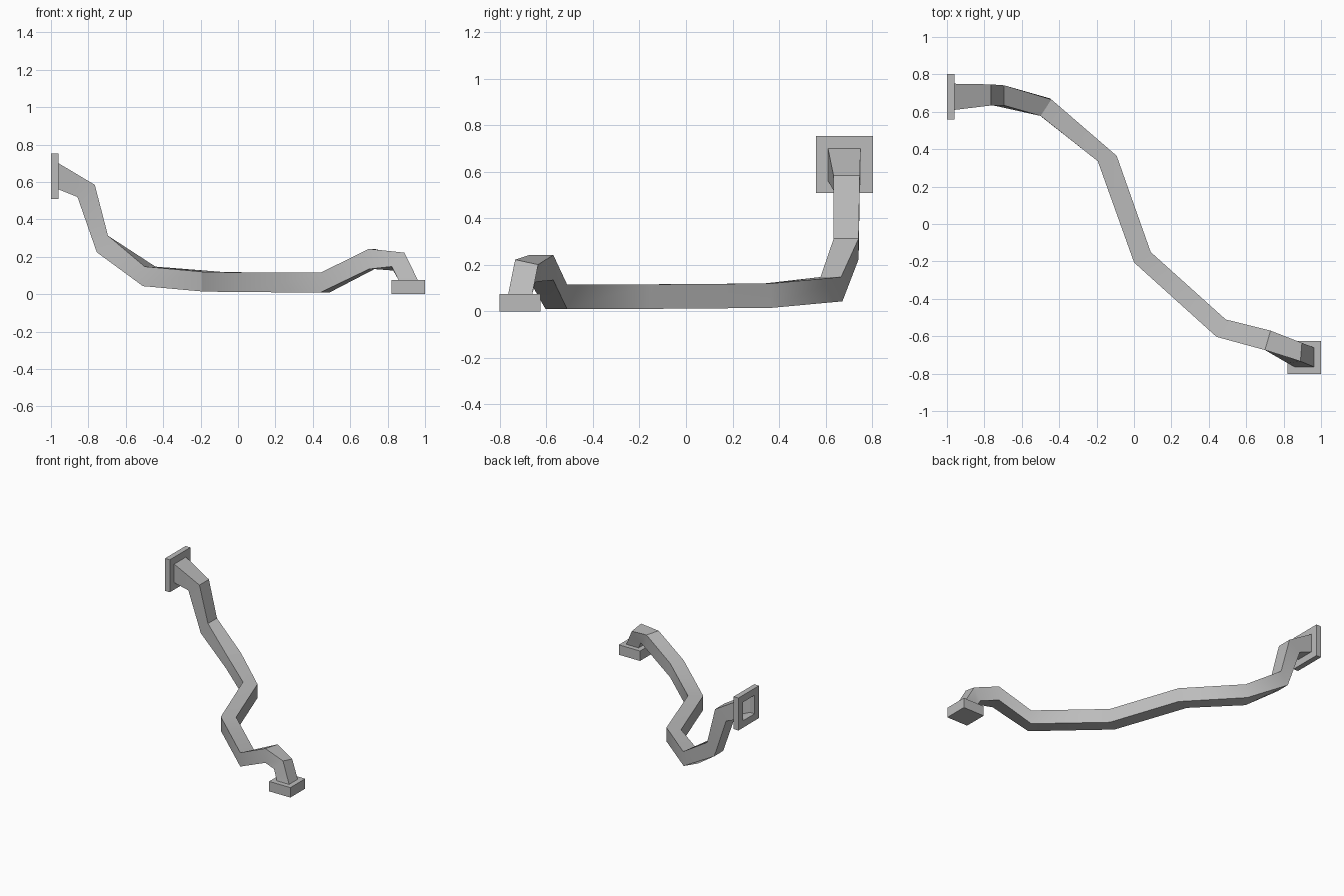
import bpy
import bmesh
from math import radians
from mathutils import Euler, Vector

old = bpy.data.objects.get("Cube")
if old:
    bpy.data.objects.remove(old, do_unlink=True)

# One grey metal for everything
grey = bpy.data.materials.new("plain_grey")
grey.use_nodes = True
colour = (0.5, 0.5, 0.5, 1)
grey.diffuse_color = colour
grey.node_tree.nodes["Principled BSDF"].inputs["Base Color"].default_value = colour


def square(centre, size, roll=0, dip=0, heading=0):
    """Four corners of a square section facing along its local x axis."""
    turn = Euler((radians(roll), radians(dip), radians(heading)))
    half = size / 2
    corners = ((-half, half), (half, half), (half, -half), (-half, -half))
    return [Vector(centre) + turn.to_matrix() @ Vector((0, side, up))
            for side, up in corners]


def loft(name, sections, closed=False, capped=False):
    """Join square sections in order with quads."""
    bm = bmesh.new()
    loops = [[bm.verts.new(p) for p in section] for section in sections]
    following = loops[1:] + (loops[:1] if closed else [])
    for a, b in zip(loops, following):
        for i in range(len(a)):
            j = (i + 1) % len(a)
            bm.faces.new((a[i], a[j], b[j], b[i]))
    if capped:
        bm.faces.new(loops[0])
        bm.faces.new(loops[-1])
    bmesh.ops.recalc_face_normals(bm, faces=bm.faces)
    mesh = bpy.data.meshes.new(name)
    bm.to_mesh(mesh)
    bm.free()
    mesh.materials.append(grey)
    obj = bpy.data.objects.new(name, mesh)
    bpy.context.collection.objects.link(obj)
    return obj


# Bent square pipe: centre, size, roll, dip, heading of each bend
bends = [
    ((-0.96, 0.68, 0.63), 0.14, 0, 0, 0),
    ((-0.812, 0.69, 0.552), 0.113, 0, 55, 0),
    ((-0.725, 0.688, 0.268), 0.107, 0, 34, 0),
    ((-0.475, 0.625, 0.095), 0.105, 0, 6, -33),
    ((-0.143, 0.35, 0.067), 0.105, 0, 0, -74),
    ((0.045, -0.178, 0.063), 0.105, 0, 0, -58),
    ((0.466, -0.557, 0.062), 0.105, 0, 0, -28),
    ((0.715, -0.622, 0.188), 0.108, 0, 0, -16),
    ((0.86, -0.69, 0.174), 0.101, -16, 40, -15),
    ((0.91, -0.712, 0.075), 0.103, 0, 90, 0),
]
pipe = loft("bent_pipe", [square(*bend) for bend in bends])

# Wall flange: a square frame around the open pipe end
flange = []
for x, size in ((-1, 0.14), (-1, 0.245), (-0.96, 0.245), (-0.96, 0.14)):
    flange.append(square((x, 0.68, 0.63), size))
loft("wall_flange", flange, closed=True)

# Solid foot block under the lower end
foot = [square((0.91, -0.713, z), 0.177, dip=90) for z in (0, 0.075)]
loft("foot_block", foot, capped=True)

# Soften only the shallow bends of the pipe
bpy.ops.object.select_all(action="DESELECT")
pipe.select_set(True)
bpy.context.view_layer.objects.active = pipe
bpy.ops.object.shade_smooth_by_angle(angle=radians(30))
